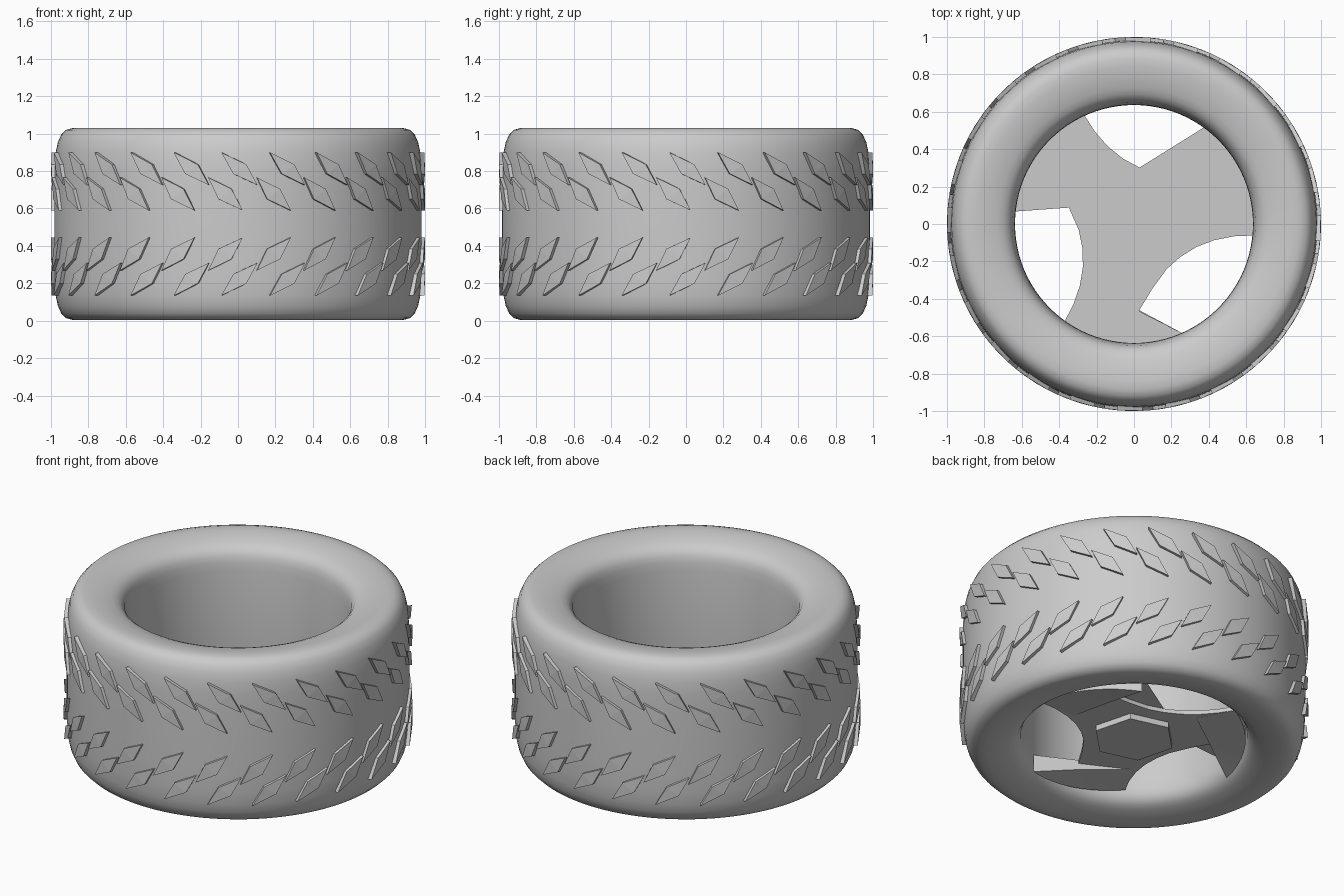
import bpy, bmesh
from math import sin, cos, pi, radians

if "Cube" in bpy.data.objects:
    bpy.data.objects.remove(bpy.data.objects["Cube"])


def finish(bm, name, smooth=None):
    bmesh.ops.recalc_face_normals(bm, faces=bm.faces[:])
    me = bpy.data.meshes.new(name)
    bm.to_mesh(me)
    bm.free()
    ob = bpy.data.objects.new(name, me)
    bpy.context.collection.objects.link(ob)
    if smooth:
        bpy.ops.object.select_all(action='DESELECT')
        ob.select_set(True)
        bpy.context.view_layer.objects.active = ob
        bpy.ops.object.shade_smooth_by_angle(angle=radians(smooth))
    return ob


def prism(bm, low, high):
    """Solid between two matching loops of 3D points."""
    a = [bm.verts.new(p) for p in low]
    b = [bm.verts.new(p) for p in high]
    n = len(a)
    for i in range(n):
        j = (i + 1) % n
        bm.faces.new((a[i], a[j], b[j], b[i]))
    caps = [bm.faces.new(a[::-1]), bm.faces.new(b)]
    bmesh.ops.triangulate(bm, faces=caps)


def turn(p, k):
    t = k * 2 * pi / 3
    return (p[0] * cos(t) - p[1] * sin(t), p[0] * sin(t) + p[1] * cos(t))


def rim(deg, r=0.64):
    return (r * cos(radians(deg)), r * sin(radians(deg)))


MID = 0.517

# Tyre body: half profile (radius, height), mirrored about the mid plane and spun
half = [(0.982, MID), (0.982, 0.70), (0.98, 0.82), (0.975, 0.90), (0.963, 0.955),
        (0.945, 0.995), (0.92, 1.02), (0.885, 1.03), (0.84, 1.03), (0.78, 1.022),
        (0.727, 1.008), (0.695, 0.995), (0.67, 0.975), (0.652, 0.945), (0.645, 0.91),
        (0.638, 0.86), (0.636, MID)]
profile = half + [(r, 2 * MID - z) for r, z in half[-2:0:-1]]
bm = bmesh.new()
N = 96
rings = [[bm.verts.new((r * cos(2 * pi * i / N), r * sin(2 * pi * i / N), z))
          for r, z in profile] for i in range(N)]
for i in range(N):
    a, b = rings[i], rings[(i + 1) % N]
    for j in range(len(profile)):
        k = (j + 1) % len(profile)
        bm.faces.new((a[j], b[j], b[k], a[k]))
finish(bm, "tyre_body", 40)

# Tread blocks: two interlocking rows of slanted diamonds, mirrored below
outer_block = [(-0.09, 0.90), (0.045, 0.835), (0.105, 0.725), (-0.025, 0.785)]
inner_block = [(-0.16, 0.765), (-0.035, 0.705), (0.025, 0.59), (-0.105, 0.65)]
bm = bmesh.new()
for i in range(24):
    base = i * 2 * pi / 24
    for block in (outer_block, inner_block):
        for mirror in (False, True):
            loops = []
            for r in (0.95, 1.0):
                loops.append([(r * sin(base + x), -r * cos(base + x),
                               2 * MID - z if mirror else z) for x, z in block])
            prism(bm, *loops)
finish(bm, "tread_blocks")

# Wheel disc with three swept openings
opening = [rim(54), (0.39, 0.255), (0.25, 0.258), (0.12, 0.272), (0.03, 0.302),
           (-0.06, 0.35), (-0.14, 0.415), (-0.21, 0.495)]
outline = []
for k in range(3):
    outline += [turn(p, k) for p in opening]
    outline += [turn(rim(114.5 + 5.95 * s), k) for s in range(10)]
bm = bmesh.new()
prism(bm, [(x, y, 0.105) for x, y in outline], [(x, y, 0.13) for x, y in outline])
finish(bm, "wheel_disc")

# Wedge-shaped ribs under each spoke, deepest at the straight edge
bm = bmesh.new()
for k in range(3):
    low, high = [], []
    for s in range(11):
        x, y = turn(rim(-5.5 + 5.95 * s), k)
        low.append((x, y, 0.104 - 0.0084 * s))
        high.append((x, y, 0.12))
    for p, z in (((0.385, 0.255), 0.065), ((0.40, -0.055), 0.104)):
        x, y = turn(p, k)
        low.append((x, y, z))
        high.append((x, y, 0.12))
    prism(bm, low, high)
finish(bm, "spoke_wedges")

# Hexagonal hub nut underneath
hexagon = [rim(45 + 60 * i, 0.24) for i in range(6)]
bm = bmesh.new()
prism(bm, [(x, y, 0.07) for x, y in hexagon], [(x, y, 0.12) for x, y in hexagon])
finish(bm, "hub_nut")
